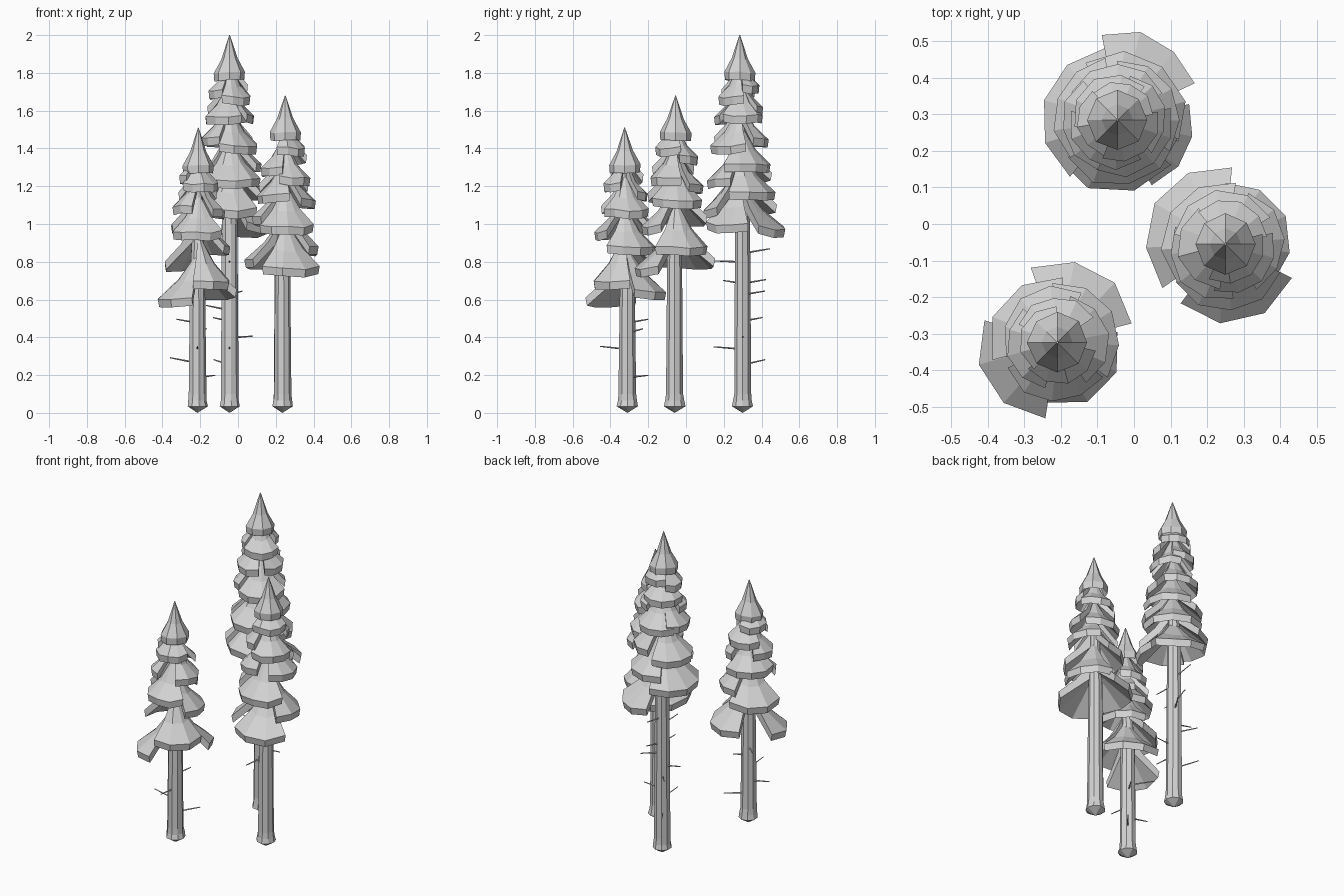
import bpy
import bmesh
import random
from math import sin, cos, pi, radians
from mathutils import Vector

random.seed(4)
old = bpy.data.objects.get("Cube")
if old:
    bpy.data.objects.remove(old, do_unlink=True)

grey = bpy.data.materials.new("plain grey")
grey.use_nodes = True
colour = (0.65, 0.65, 0.65, 1)
grey.diffuse_color = colour
grey.node_tree.nodes["Principled BSDF"].inputs["Base Color"].default_value = colour


def finish(bm, name):
    bmesh.ops.recalc_face_normals(bm, faces=bm.faces)
    mesh = bpy.data.meshes.new(name)
    bm.to_mesh(mesh)
    bm.free()
    mesh.materials.append(grey)
    bpy.context.collection.objects.link(bpy.data.objects.new(name, mesh))


def polar(centre, r, angle, z):
    return Vector((centre[0] + r * cos(angle), centre[1] + r * sin(angle), z))


def add_bough(bm, centre, azimuth, span, z, radius, height):
    """Sector of a flared, hollow cone with a thick rim; a span of 360 closes it."""
    full = span == 360
    steps = 8 if full else max(3, round(span / 32))
    profile = [(0.002 if full else 0.012, height), (radius * 0.52, height * 0.48),
               (radius, 0.042), (radius * 0.96, 0), (0.012, height * 0.62)]
    sections = []
    for i in range(steps if full else steps + 1):
        share = i / steps - 0.5
        angle = radians(azimuth + span * share)
        # the ends of a bough are slightly shorter and higher than its middle
        edge = 0 if full else (2 * share) ** 2
        reach = random.uniform(0.97, 1.02) * (1 - 0.05 * edge)
        lift = random.uniform(-0.006, 0.006) + 0.06 * radius * edge
        sections.append([bm.verts.new(polar(centre, r * reach, angle, z + h + (lift if 0 < k < 4 else 0)))
                         for k, (r, h) in enumerate(profile)])
    pairs = list(zip(sections, sections[1:]))
    if full:
        pairs.append((sections[-1], sections[0]))
    for a, b in pairs:
        for k in range(len(profile)):
            n = (k + 1) % len(profile)
            bm.faces.new((a[k], a[n], b[n], b[k]))
    if not full:
        bm.faces.new(sections[0])
        bm.faces.new(sections[-1])


def add_crown(name, apex, top, low_boughs, high_boughs):
    bm = bmesh.new()
    rim = top - 0.24
    bottom = min(b[2] for b in low_boughs)
    # broad lowest boughs
    for azimuth, span, z, radius in low_boughs:
        add_bough(bm, apex, azimuth, span, z, radius, 0.28)
    # boughs winding up the stem, narrowing with height
    for azimuth, z in high_boughs:
        t = (rim - z) / (rim - bottom)
        radius = 0.085 + 0.13 * t ** 0.75
        add_bough(bm, apex, azimuth, random.uniform(115, 140), z, radius, 0.11 + 0.8 * radius)
    # pointed tip
    add_bough(bm, apex, 0, 360, rim, 0.083, 0.24)
    finish(bm, name)


def add_trunk(name, foot, apex, crown_z, top):
    bm = bmesh.new()
    levels = [(0.035, 0.056), (0.065, 0.05), (0.1, 0.047), (crown_z, 0.041), (top - 0.12, 0.012)]
    sides = 9
    rings = []
    for z, r in levels:
        centre = apex if z > crown_z else foot
        rings.append([bm.verts.new(polar(centre, r * random.uniform(0.95, 1.05), 2 * pi * i / sides, z))
                      for i in range(sides)])
    tip = bm.verts.new((foot[0], foot[1], 0))
    for i in range(sides):
        n = (i + 1) % sides
        for a, b in zip(rings, rings[1:]):
            bm.faces.new((a[i], a[n], b[n], b[i]))
        bm.faces.new((tip, rings[0][n], rings[0][i]))
    bm.faces.new(rings[-1])
    finish(bm, name)


def add_twigs(name, foot, twigs):
    bm = bmesh.new()
    for azimuth, z, length in twigs:
        angle = radians(azimuth)
        start = polar(foot, 0.03, angle, z)
        end = polar(foot, 0.045 + length, angle, z + random.uniform(0.005, 0.025))
        axis = end - start
        turn = axis.to_track_quat('Z', 'Y')
        made = bmesh.ops.create_cone(bm, cap_ends=True, segments=4, radius1=0.005,
                                     radius2=0.003, depth=axis.length)
        for v in made["verts"]:
            v.co = turn @ v.co + (start + end) / 2
    finish(bm, name)


# tall back tree
foot, apex = (-0.045, 0.3), (-0.045, 0.285)
add_trunk("tall_trunk", foot, apex, 1.0, 2.0)
add_crown("tall_crown", apex, 2.0,
          [(63, 75, 0.93, 0.25), (-25, 75, 0.95, 0.215),
           (-95, 110, 1.03, 0.205), (165, 130, 1.05, 0.21)],
          [(50, 1.12), (-80, 1.19), (160, 1.22), (30, 1.27), (-50, 1.37), (90, 1.4), (-170, 1.41),
           (-125, 1.52), (15, 1.53), (120, 1.57), (-50, 1.63), (-170, 1.66), (70, 1.69)])
add_twigs("tall_twigs", foot,
          [(90, 0.85, 0.1), (-90, 0.8, 0.11), (-100, 0.69, 0.06), (80, 0.69, 0.08), (60, 0.63, 0.09),
           (180, 0.55, 0.08), (130, 0.49, 0.09), (0, 0.4, 0.08), (-90, 0.34, 0.11), (125, 0.26, 0.1)])

# middle tree on the left side
foot, apex = (0.235, -0.06), (0.25, -0.055)
add_trunk("middle_trunk", foot, apex, 0.85, 1.68)
add_crown("middle_crown", apex, 1.68,
          [(-77, 100, 0.72, 0.215), (150, 130, 0.76, 0.22), (25, 130, 0.83, 0.18)],
          [(-85, 0.94), (150, 0.99), (5, 1.08), (-140, 1.11), (100, 1.16),
           (-45, 1.2), (-165, 1.25), (70, 1.31), (-50, 1.36)])

# short front tree on the right side
foot, apex = (-0.215, -0.31), (-0.21, -0.325)
add_trunk("short_trunk", foot, apex, 0.7, 1.51)
add_crown("short_crown", apex, 1.51,
          [(-148, 98, 0.56, 0.222), (62, 95, 0.6, 0.225),
           (-45, 110, 0.65, 0.18), (140, 110, 0.75, 0.19)],
          [(30, 0.83), (-95, 0.91), (130, 0.95), (10, 1.03), (-165, 1.05),
           (95, 1.12), (-75, 1.17), (160, 1.21)])
add_twigs("short_twigs", foot,
          [(135, 0.48, 0.11), (60, 0.43, 0.05), (-90, 0.34, 0.1), (180, 0.27, 0.1), (50, 0.19, 0.1)])
